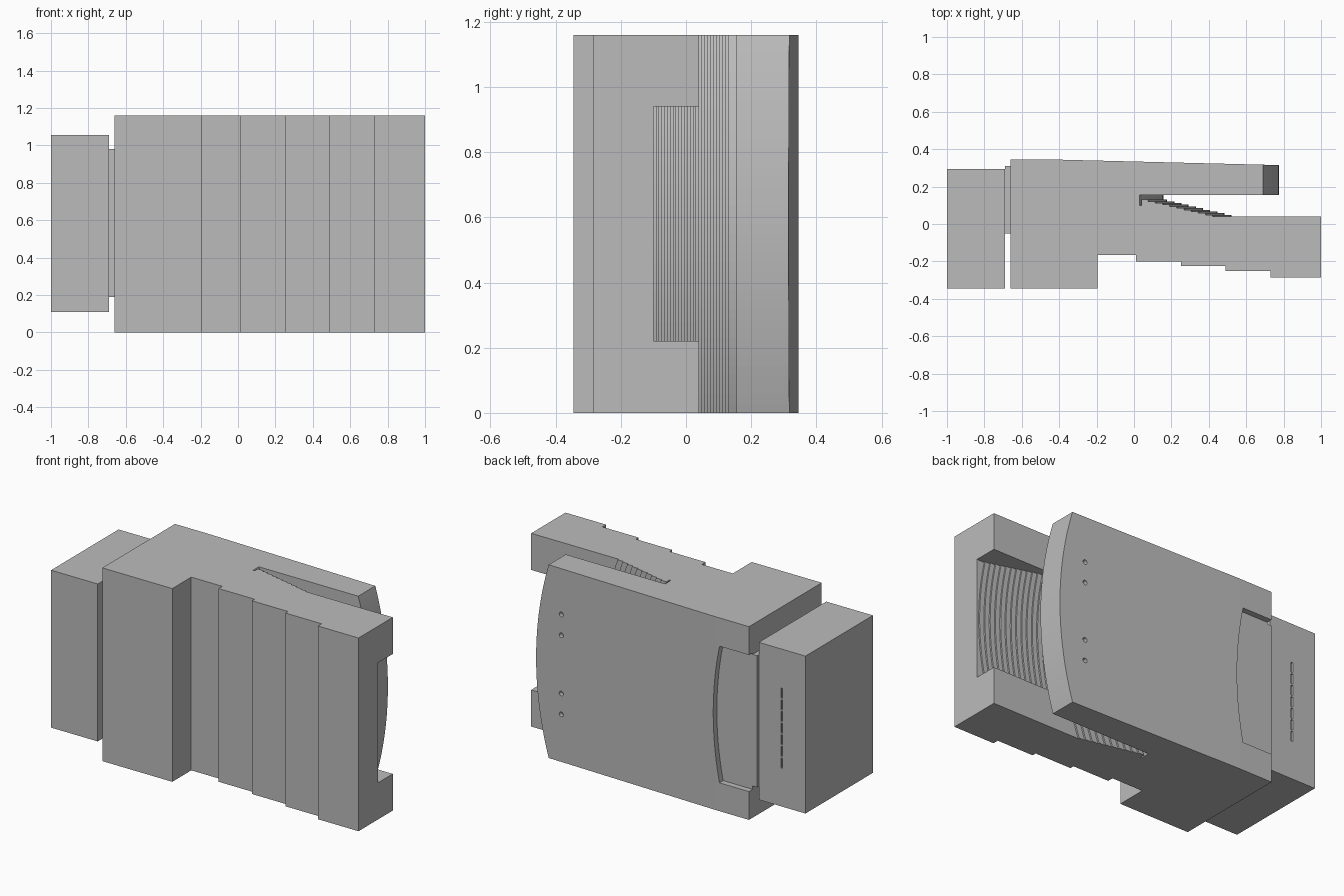
import bpy, bmesh, math
from mathutils import Matrix

if "Cube" in bpy.data.objects:
    bpy.data.objects.remove(bpy.data.objects["Cube"])

H = 1.16                 # body height
SAG = 0.085              # bulge of the curved clip tip
R = ((H / 2) ** 2 + SAG ** 2) / (2 * SAG)

grey = bpy.data.materials.new("neutral_grey")
grey.diffuse_color = (0.5, 0.5, 0.5, 1)
grey.use_nodes = True
grey.node_tree.nodes["Principled BSDF"].inputs["Base Color"].default_value = grey.diffuse_color


def bulge(z):
    """Arc offset in x: zero at both ends, SAG at mid height."""
    return math.sqrt(R * R - (z - H / 2) ** 2) - (R - SAG)


def sweep(bm, profile, z0, z1, n):
    """Sweep (x, y, bulge weight, y slope) points along z into a closed solid."""
    rings = []
    for i in range(n + 1):
        z = z0 + (z1 - z0) * i / n
        ring = []
        for x, y, w, s in profile:
            d = w * bulge(z)
            ring.append(bm.verts.new((x + d, y + s * d, z)))
        rings.append(ring)
    m = len(profile)
    for a, b in zip(rings, rings[1:]):
        for j in range(m):
            k = (j + 1) % m
            bm.faces.new((a[j], a[k], b[k], b[j]))
    bm.faces.new(rings[0])
    bm.faces.new(rings[-1])


def box(bm, x0, x1, y0, y1, z0, z1):
    mat = Matrix.Translation(((x0 + x1) / 2, (y0 + y1) / 2, (z0 + z1) / 2))
    mat = mat @ Matrix.Diagonal((x1 - x0, y1 - y0, z1 - z0, 1))
    bmesh.ops.create_cube(bm, size=1, matrix=mat)


def finish(name, bm):
    bmesh.ops.recalc_face_normals(bm, faces=bm.faces)
    me = bpy.data.meshes.new(name)
    bm.to_mesh(me)
    bm.free()
    me.materials.append(grey)
    ob = bpy.data.objects.new(name, me)
    bpy.context.collection.objects.link(ob)
    return ob


def cut(ob, cutter):
    mod = ob.modifiers.new("cut", 'BOOLEAN')
    mod.operation = 'DIFFERENCE'
    mod.solver = 'EXACT'
    mod.object = cutter
    bpy.context.view_layer.objects.active = ob
    bpy.ops.object.modifier_apply(modifier=mod.name)
    bpy.data.objects.remove(cutter)


# body: stepped underside, stair-stepped slot, curved clip arm
front = [(-.66, -.345), (-.195, -.345), (-.195, -.165), (.01, -.165), (.01, -.2),
         (.25, -.2), (.25, -.225), (.49, -.225), (.49, -.25), (.73, -.25),
         (.73, -.285), (1, -.285), (1, .04)]
profile = [(x, y, 0, 0) for x, y in front]
STEPS, RISE, RUN = 10, .009, .0383
for i in range(STEPS, 0, -1):
    x, y = .075 + RUN * (i - 1), .13 - RISE * i
    profile += [(x, y, 1.2, 0), (x, y + RISE, 1.2, 0)]
profile += [(x, y, 1.5, 0) for x, y in ((.04, .13), (.04, .1), (.03, .1), (.03, .155))]
profile += [(.69, .155, 1, 0), (.69, .317, 1, -.0248), (-.44, .345, 0, 0), (-.66, .345, 0, 0)]
bm = bmesh.new()
sweep(bm, profile, 0, H, 40)
body = finish("clip_body", bm)

# cutters: ribbed notch, thumb recess, four small holes
bm = bmesh.new()
notch = [(1.2, .07, 0, 0), (.451, .07, 1.2, 0)]
for k in range(16):
    x, y = .451 + .029 * k, .04 - .00875 * (k + 1)
    if k:
        notch.append((x, y + .00875, 1.2, 0))
    notch.append((x, y, 1.2, 0))
notch.append((1.2, y, 0, 0))
sweep(bm, notch, .22, .94, 24)
sweep(bm, [(-.7, .31, 0, 0), (-.507, .31, 1, 0), (-.507, .4, 1, 0), (-.7, .4, 0, 0)],
      .17, .99, 24)
for z in (.285, .41, .76, .885):
    bmesh.ops.create_cone(bm, cap_ends=True, segments=20, radius1=.014, radius2=.014, depth=.06,
                          matrix=Matrix.Translation((.605, .325, z)) @ Matrix.Rotation(math.pi / 2, 4, 'X'))
cut(body, finish("body_cutter", bm))

# neck joining the body and the end cap
bm = bmesh.new()
box(bm, -.69, -.66, -.05, .31, .19, .98)
finish("neck", bm)

# end cap with a dashed groove on its back
bm = bmesh.new()
box(bm, -1, -.69, -.345, .295, .11, 1.055)
cap = finish("end_cap", bm)
bm = bmesh.new()
for i in range(7):
    z = .34 + .07 * i
    box(bm, -.848, -.836, .285, .32, z, z + .06)
cut(cap, finish("cap_cutter", bm))
